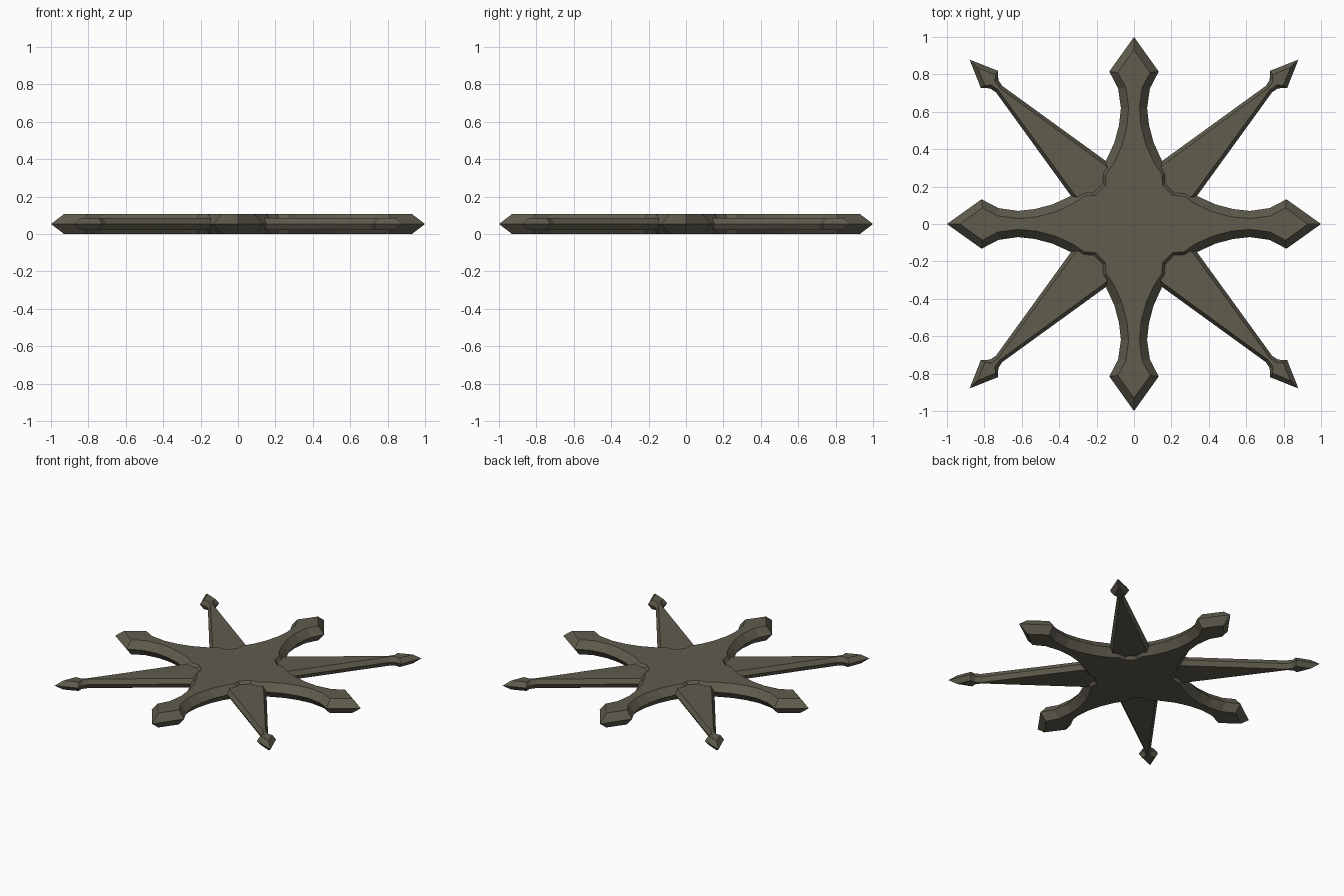
import bpy, bmesh
from math import sqrt

if "Cube" in bpy.data.objects:
    bpy.data.objects.remove(bpy.data.objects["Cube"])

metal = bpy.data.materials.new("dark_olive_metal")
metal.diffuse_color = (0.115, 0.106, 0.076, 1)
metal.use_nodes = True
metal.node_tree.nodes["Principled BSDF"].inputs["Base Color"].default_value = metal.diffuse_color
MID = 0.0535


def bevelled_plate(name, outer, inner, half):
    """Plate with a flat top and bottom (inner outline) and a sharp mid-height rim (outer outline)."""
    bm = bmesh.new()
    low = [bm.verts.new((x, y, MID - half)) for x, y in inner]
    rim = [bm.verts.new((x, y, MID)) for x, y in outer]
    top = [bm.verts.new((x, y, MID + half)) for x, y in inner]
    n = len(rim)
    for a, b in ((low, rim), (rim, top)):
        for i in range(n):
            j = (i + 1) % n
            bm.faces.new((a[i], a[j], b[j], b[i]))
    bm.faces.new(top)
    bm.faces.new(low[::-1])
    bmesh.ops.recalc_face_normals(bm, faces=bm.faces)
    bmesh.ops.triangulate(bm, faces=[f for f in bm.faces if len(f.verts) > 4])
    me = bpy.data.meshes.new(name)
    bm.to_mesh(me)
    bm.free()
    me.materials.append(metal)
    ob = bpy.data.objects.new(name, me)
    bpy.context.collection.objects.link(ob)


def turn(pts, k):
    for _ in range(k):
        pts = [(y, -x) for x, y in pts]
    return pts


def four_fold(octant):
    """Mirror an eighth across the diagonal, then repeat it four times."""
    quarter = octant + [(y, x) for x, y in octant[:0:-1]]
    return [p for k in range(4) for p in turn(quarter, k)]


# Main cross: outline of one eighth, from the tip to the inner corner
cross_outer = [(0, 1), (0.132, 0.815), (0.085, 0.725), (0.07, 0.62), (0.08, 0.53),
               (0.105, 0.435), (0.15, 0.337), (0.187, 0.275), (0.187, 0.23)]
cross_inner = [(0, 0.93), (0.087, 0.81), (0.043, 0.73), (0.029, 0.62), (0.038, 0.52),
               (0.065, 0.42), (0.108, 0.325), (0.15, 0.265), (0.152, 0.208)]
bevelled_plate("main_cross", four_fold(cross_outer), four_fold(cross_inner), 0.0535)


# Diagonal spikes: (distance along the spike, half width), from the tip inwards
def spike_outline(half_profile):
    pts = half_profile + [(u, -v) for u, v in half_profile[:0:-1]]
    return [((u + v) / sqrt(2), (u - v) / sqrt(2)) for u, v in pts]


spike_outer = spike_outline([(1.243, 0), (1.093, 0.065), (1.058, 0.032), (1.02, 0.024),
                             (0.344, 0.132), (0.25, 0.135)])
spike_inner = spike_outline([(1.184, 0), (1.088, 0.04), (1.064, 0.014), (1.02, 0.007),
                             (0.344, 0.112), (0.25, 0.115)])
for k, side in enumerate(("back_right", "front_right", "front_left", "back_left")):
    bevelled_plate("spike_" + side, turn(spike_outer, k), turn(spike_inner, k), 0.033)
